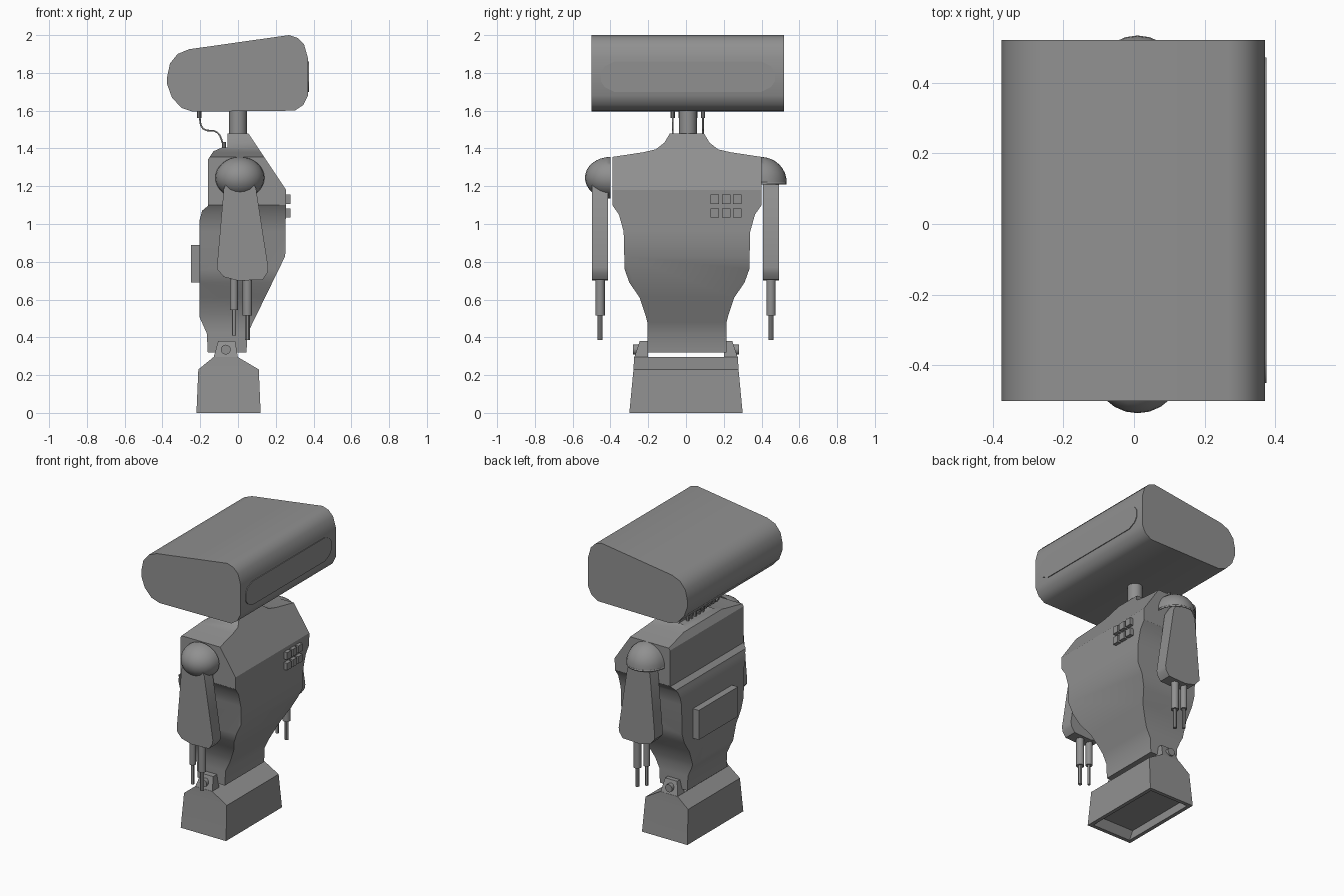
import bpy, bmesh, math
from mathutils import Matrix, Vector

if "Cube" in bpy.data.objects:
    bpy.data.objects.remove(bpy.data.objects["Cube"], do_unlink=True)

grey = bpy.data.materials.new("plain_grey")
grey.use_nodes = True
grey.diffuse_color = (0.28, 0.28, 0.28, 1)
bsdf = grey.node_tree.nodes["Principled BSDF"]
bsdf.inputs["Base Color"].default_value = grey.diffuse_color
bsdf.inputs["Roughness"].default_value = 0.8


def finish(name, bm, angle=30):
    """Turn a bmesh into a shaded object."""
    bmesh.ops.recalc_face_normals(bm, faces=bm.faces)
    mesh = bpy.data.meshes.new(name)
    bm.to_mesh(mesh)
    bm.free()
    mesh.materials.append(grey)
    obj = bpy.data.objects.new(name, mesh)
    bpy.context.collection.objects.link(obj)
    smooth(obj, angle)
    return obj


def smooth(obj, angle=30):
    obj.data.polygons.foreach_set("use_smooth", [True] * len(obj.data.polygons))
    obj.data.set_sharp_from_angle(angle=math.radians(angle))


def prism(name, points, axis, lo, hi, angle=30):
    """Extrude an outline along x or y; points are (other axis, z)."""
    bm = bmesh.new()
    put = (lambda p, d: (d, p[0], p[1])) if axis == "x" else (lambda p, d: (p[0], d, p[1]))
    face = bm.faces.new([bm.verts.new(put(p, lo)) for p in points])
    ext = bmesh.ops.extrude_face_region(bm, geom=[face])
    shift = Vector((hi - lo, 0, 0) if axis == "x" else (0, hi - lo, 0))
    bmesh.ops.translate(bm, vec=shift, verts=[v for v in ext["geom"] if isinstance(v, bmesh.types.BMVert)])
    return finish(name, bm, angle)


def box(name, lo, hi):
    outline = [(lo[1], lo[2]), (hi[1], lo[2]), (hi[1], hi[2]), (lo[1], hi[2])]
    return prism(name, outline, "x", lo[0], hi[0])


def rod(name, start, end, radius, sides=16):
    a, b = Vector(start), Vector(end)
    bm = bmesh.new()
    turn = (b - a).to_track_quat("Z", "Y").to_matrix().to_4x4()
    bmesh.ops.create_cone(bm, cap_ends=True, segments=sides, radius1=radius, radius2=radius,
                          depth=(b - a).length, matrix=Matrix.Translation((a + b) / 2) @ turn)
    return finish(name, bm)


def dome(name, centre, size, cuts):
    """Ellipsoid trimmed by planes through its centre, normals point to the removed side."""
    bm = bmesh.new()
    bmesh.ops.create_uvsphere(bm, u_segments=24, v_segments=16, radius=1,
                              matrix=Matrix.Translation(centre) @ Matrix.Diagonal((*size, 1)))
    for normal in cuts:
        bmesh.ops.bisect_plane(bm, geom=bm.verts[:] + bm.edges[:] + bm.faces[:],
                               plane_co=centre, plane_no=normal, clear_outer=True)
    return finish(name, bm, 40)


# Head and visor
head = [(-.375, 1.78), (-.36, 1.85), (-.32, 1.9), (-.26, 1.925), (.27, 2), (.315, 1.985), (.35, 1.95),
        (.37, 1.88), (.37, 1.68), (.345, 1.63), (.3, 1.6), (-.24, 1.595), (-.3, 1.615), (-.35, 1.67), (-.375, 1.74)]
prism("head", head, "y", -.5, .52, 40)
visor = []
for side, y in ((1, .47), (-1, -.45)):
    visor += [(y - side * .07, 1.78 - side * .08), (y - side * .02, 1.78 - side * .055), (y, 1.78 - side * .025),
              (y, 1.78 + side * .025), (y - side * .02, 1.78 + side * .055), (y - side * .07, 1.78 + side * .08)]
prism("visor", visor, "x", .366, .375)

# Neck and cables
rod("neck", (0, .01, 1.47), (0, .01, 1.61), .047, 24)
for i in range(5):
    y = -.07 + .04 * i
    curve = bpy.data.curves.new("neck_cable", "CURVE")
    curve.dimensions = "3D"
    curve.bevel_depth = .005
    curve.bevel_resolution = 1
    curve.resolution_u = 4
    line = curve.splines.new("BEZIER")
    path = [(-.205, 1.58), (-.185, 1.505), (-.11, 1.485), (-.075, 1.41)]
    line.bezier_points.add(len(path) - 1)
    for point, (x, z) in zip(line.bezier_points, path):
        point.co = (x, y, z)
        point.handle_left_type = point.handle_right_type = "AUTO"
    curve.materials.append(grey)
    bpy.context.collection.objects.link(bpy.data.objects.new("neck_cable", curve))
    rod("upper_plug", (-.205, y, 1.56), (-.205, y, 1.6), .011, 8)
    rod("lower_plug", (-.075, y, 1.4), (-.075, y, 1.435), .011, 8)

# Torso: side outline trimmed by the front outline
side = [(-.055, 1.48), (.055, 1.48), (.255, 1.18), (.25, .83), (.05, .42), (.045, .32), (-.16, .32), (-.165, .42),
        (-.205, .51), (-.205, 1.015), (-.19, 1.07), (-.16, 1.095), (-.16, 1.34), (-.13, 1.385), (-.085, 1.405),
        (-.055, 1.405)]
half = [(.09, 1.48), (.12, 1.43), (.165, 1.395), (.23, 1.38), (.395, 1.355), (.395, 1.1), (.36, 1.05), (.335, .96),
        (.33, .76), (.305, .69), (.25, .61), (.22, .52), (.21, .48), (.21, .32)]
torso = prism("torso", side, "y", -.6, .6)
front = [(.005 + y, z) for y, z in half] + [(.005 - y, z) for y, z in reversed(half)]
cutter = prism("torso_cutter", front, "x", -.6, .6)
trim = torso.modifiers.new("outline", "BOOLEAN")
trim.operation, trim.object, trim.solver = "INTERSECT", cutter, "EXACT"
bpy.context.view_layer.objects.active = torso
bpy.ops.object.modifier_apply(modifier=trim.name)
bpy.data.objects.remove(cutter, do_unlink=True)
smooth(torso)

# Chest buttons and back pack
for y in (.13, .19, .25):
    for z in (1.035, 1.107):
        box("chest_button", (.23, y, z), (.278, y + .045, z + .048))
box("back_pack", (-.25, -.2, .69), (-.2, .22, .89))

# Shoulders: a full ball half on one side, an open hood on the other
dome("ball_shoulder", (.01, -.4, 1.245), (.13, .135, .11), [(0, 1, 0)])
hood = dome("hood_shoulder", (.01, .395, 1.222), (.13, .138, .133), [(0, -1, 0), (0, 0, -1)])
shell = hood.modifiers.new("shell", "SOLIDIFY")
shell.thickness = .012

# Arms and fingers
arm = [(-.04, 1.25), (.06, 1.25), (.095, 1.19), (.16, .77), (.155, .74), (.13, .705), (0, .7),
       (-.075, .72), (-.11, .76), (-.11, .79), (-.075, 1.19)]
for y in (-.455, .45):
    prism("arm", arm, "y", y - .043, y + .043)
    for x, r, knuckle, tip in ((-.021, .021, .545, .41), (.05, .025, .515, .385)):
        rod("finger_base", (x, y, .72), (x, y, knuckle), r)
        rod("finger_tip", (x, y, knuckle + .01), (x, y, tip), r * .5, 12)

# Foot block with a hollow underside
bm = bmesh.new()
rings = []
for x0, x1, y, z in ((-.19, .09, .24, .05), (-.195, .095, .275, 0), (-.22, .12, .3, 0),
                     (-.21, .11, .278, .23), (-.13, 0, .275, .295)):
    rings.append([bm.verts.new(c) for c in ((x0, -y, z), (x1, -y, z), (x1, y, z), (x0, y, z))])
for low, high in zip(rings, rings[1:]):
    for i in range(4):
        j = (i + 1) % 4
        bm.faces.new((low[i], low[j], high[j], high[i]))
bm.faces.new(rings[0])
bm.faces.new(rings[-1])
finish("foot_block", bm, 10)

# Hinge brackets and bolts
for s in (-1, 1):
    bm = bmesh.new()
    lower = [bm.verts.new((x, s * y, .29)) for x, y in ((-.13, .275), (0, .275), (0, .2), (-.13, .2))]
    upper = [bm.verts.new((x, s * y, .38)) for x, y in ((-.105, .245), (-.015, .245), (-.015, .2), (-.105, .2))]
    bm.faces.new(lower)
    bm.faces.new(upper)
    for i in range(4):
        j = (i + 1) % 4
        bm.faces.new((lower[i], lower[j], upper[j], upper[i]))
    finish("hinge_bracket", bm, 10)
    rod("hinge_bolt", (-.065, s * .2, .335), (-.065, s * .28, .335), .026)
